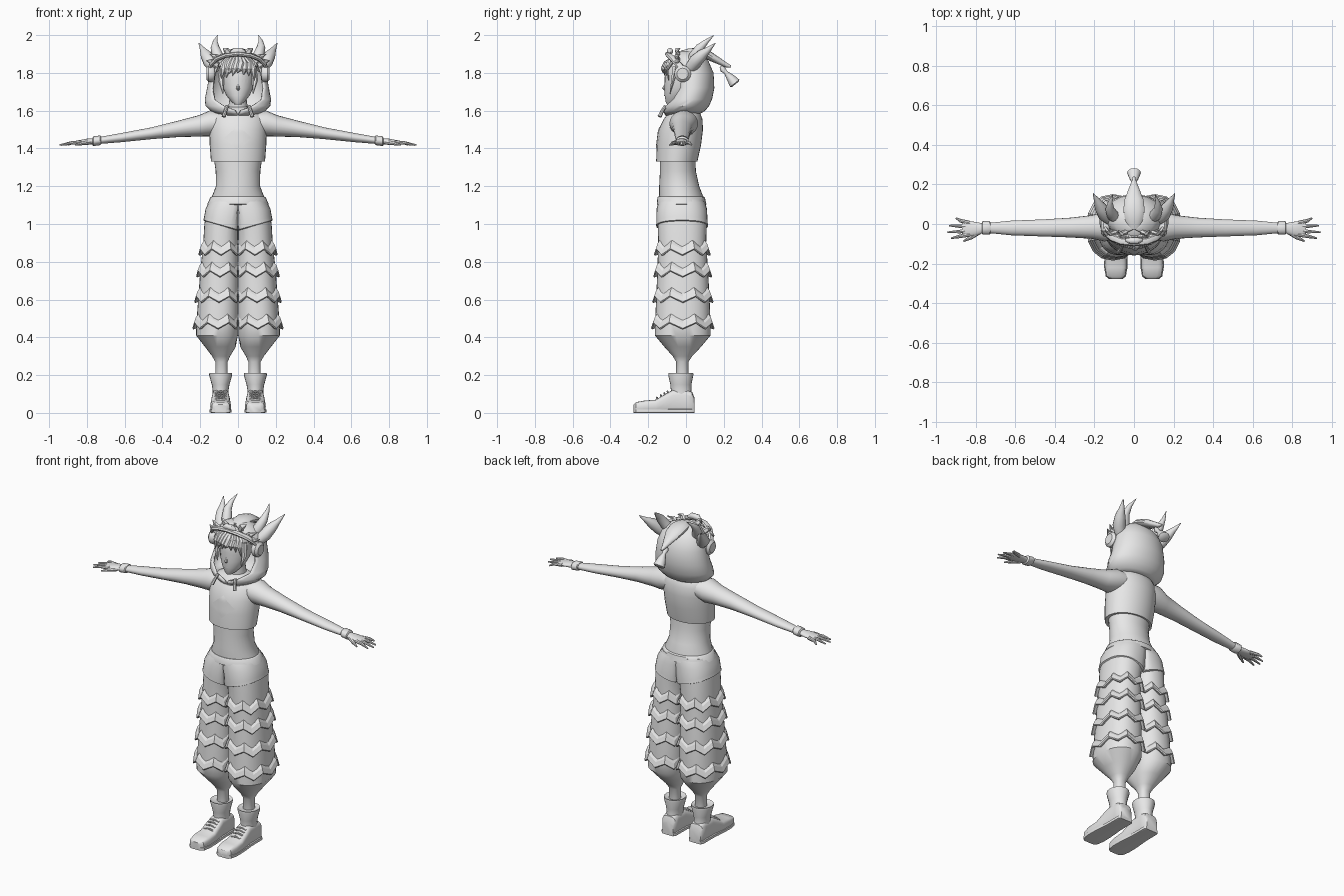
import bpy, bmesh, math
from mathutils import Vector, Matrix

grey = bpy.data.materials.new("plain_grey")
grey.diffuse_color = (0.8, 0.8, 0.8, 1)
X, Y, Z = Vector((1, 0, 0)), Vector((0, 1, 0)), Vector((0, 0, 1))


def finish(name, bm, mirror=False, angle=40, recalc=True):
    if recalc:
        bmesh.ops.recalc_face_normals(bm, faces=bm.faces)
    me = bpy.data.meshes.new(name)
    bm.to_mesh(me)
    bm.free()
    me.materials.append(grey)
    if angle:
        me.shade_smooth()
        me.set_sharp_from_angle(angle=math.radians(angle))
    ob = bpy.data.objects.new(name, me)
    bpy.context.collection.objects.link(ob)
    if mirror:
        ob.modifiers.new("mirror", 'MIRROR').use_mirror_merge = False
    return ob


def skin(rows, closed=True, caps=True):
    """Bridge rows of points into a surface."""
    bm = bmesh.new()
    vs = [[bm.verts.new(p) for p in r] for r in rows]
    n = len(rows[0])
    for a, b in zip(vs, vs[1:]):
        for i in range(n if closed else n - 1):
            j = (i + 1) % n
            bm.faces.new((a[i], a[j], b[j], b[i]))
    if caps:
        bm.faces.new(vs[0])
        bm.faces.new(vs[-1])
    return bm


def ring(c, u, v, a, b, n, p=1.0):
    """Ellipse, or a boxier superellipse when p < 1."""
    out = []
    for i in range(n):
        t = 2 * math.pi * i / n
        s, k = math.sin(t), math.cos(t)
        out.append(Vector(c) + u * (a * math.copysign(abs(k) ** p, k))
                   + v * (b * math.copysign(abs(s) ** p, s)))
    return out


def stack(name, rings, n=32, **kw):
    """Horizontal sections: z, half width, front y, back y."""
    rows = [ring((0, (f + b) / 2, z), X, Y, w, (b - f) / 2, n) for z, w, f, b in rings]
    return finish(name, skin(rows), **kw)


def tube(name, pts, n=10, ref=Y, **kw):
    """Sections across a path: x, y, z, radius, second radius."""
    P = [Vector(p[:3]) for p in pts]
    rows = []
    for i, p in enumerate(pts):
        t = (P[min(i + 1, len(P) - 1)] - P[max(i - 1, 0)]).normalized()
        u = t.cross(ref).normalized()
        rows.append(ring(P[i], u, t.cross(u), p[3], p[-1], n))
    return finish(name, skin(rows), **kw)


# torso
shirt = stack("shirt", [(1.33, .143, -.158, .06), (1.42, .15, -.155, .08), (1.5, .152, -.145, .09),
                        (1.555, .15, -.118, .087), (1.595, .12, -.09, .072), (1.62, .06, -.06, .05)])
stack("waist", [(1.36, .13, -.138, .05), (1.28, .118, -.138, .052), (1.2, .117, -.142, .07),
                (1.14, .14, -.143, .093), (1.08, .15, -.14, .095), (1.0, .1, -.1, .08)])
stack("waistband", [(1.145, .139, -.147, .093), (1.14, .147, -.151, .1), (1.105, .163, -.155, .108),
                    (1.1, .155, -.147, .1)])
stack("neck", [(1.58, .055, -.06, .05), (1.67, .045, -.06, .04)], 16)

# arms, wrists and hands
arm = [(.08, -.01, 1.54, .07, .055), (.15, -.012, 1.532, .076, .068), (.21, -.015, 1.519, .06, .056),
       (.32, -.018, 1.503, .05, .043), (.46, -.02, 1.48, .043, .031), (.62, -.02, 1.457, .037, .024),
       (.72, -.02, 1.444, .027, .019), (.77, -.022, 1.438, .026, .016), (.805, -.025, 1.436, .036, .015),
       (.85, -.025, 1.431, .04, .011), (.87, -.025, 1.429, .03, .007)]
finish("arm", skin([ring(p[:3], Y, Z, p[3], p[4], 20) for p in arm]), True)
finish("wristband", skin([ring((x, -.02, 1.443 - (x - .73) * .13), Y, Z, r, r * .75, 16)
                          for x, r in ((.725, .029), (.73, .034), (.765, .034), (.77, .027))]), True)
for y0, x1, y1 in ((-.053, .925, -.072), (-.034, .944, -.042), (-.014, .935, -.008), (.005, .9, .03)):
    tube("finger", [(.83, y0, 1.432, .011), (.88, (y0 + y1) / 2, 1.43, .009), (x1, y1, 1.418, .004)],
         8, Z, mirror=True)
tube("thumb", [(.785, -.04, 1.434, .014), (.825, -.068, 1.428, .011), (.862, -.087, 1.418, .004)], 8, Z, mirror=True)

# trouser legs: z, inner x, outer x, front y, back y
LEG = [(1.13, -.1, .145, -.14, .095), (1.08, -.06, .166, -.15, .105), (1.0, -.02, .178, -.15, .11),
       (.9, -.01, .184, -.147, .107), (.75, -.01, .2, -.152, .117), (.6, -.01, .211, -.158, .125),
       (.48, -.01, .22, -.164, .13), (.41, -.008, .222, -.165, .13), (.35, .012, .175, -.115, .08),
       (.3, .042, .137, -.07, .033), (.27, .055, .12, -.052, .013), (.18, .055, .12, -.052, .013)]


def leg_ring(z, grow=0, n=32):
    for a, b in zip(LEG, LEG[1:]):
        if b[0] <= z <= a[0]:
            k = (a[0] - z) / (a[0] - b[0])
            _, x0, x1, f, r = [p + (q - p) * k for p, q in zip(a, b)]
            pts = ring(((x0 + x1) / 2, (f + r) / 2, z), X, Y, (x1 - x0) / 2 + grow, (r - f) / 2 + grow, n, .88)
            return [Vector((max(p.x, .001), p.y, p.z)) for p in pts]


finish("trouser_leg", skin([leg_ring(r[0]) for r in LEG]), True)

# hip yoke with a hem dipping towards the middle
rows = [leg_ring(z, g) for z, g in ((1.12, .003), (1.08, .006), (1.04, .007), (1.02, .008), (1.015, -.004))]
for row in rows[2:]:
    for p in row:
        p.z -= .05 * (1 - min(p.x / .18, 1))
finish("hip_yoke", skin(rows, caps=False), True)

# zigzag frills round each leg
for z in (.87, .755, .62, .48):
    rows = []
    for dz, g in ((.028, 0), (.012, .012), (-.016, .021), (-.022, .016), (-.016, -.004)):
        row = leg_ring(z + dz, g, 16)
        for i, p in enumerate(row):
            p.z += .016 if i % 2 else -.016
        rows.append(row)
    finish("zigzag_frill", skin(rows, caps=False), True, 0)

# boots
cuff = [(.205, .05, -.078, .026), (.212, .06, -.093, .038), (.2, .061, -.094, .039), (.15, .047, -.083, .029),
        (.12, .042, -.08, .028), (.07, .044, -.08, .035)]
finish("boot_cuff", skin([ring((.092, (f + b) / 2, z), X, Y, w, (b - f) / 2, 20) for z, w, f, b in cuff]), True)
SHOE = [(-.277, .032, .045), (-.265, .047, .057), (-.22, .055, .065), (-.16, .054, .07), (-.11, .05, .1),
        (-.07, .046, .122), (0, .045, .125), (.033, .045, .11), (.045, .036, .08)]
finish("shoe", skin([ring((.092, y, h / 2), X, Z, w, h / 2, 20, .55) for y, w, h in SHOE]), True)
finish("sole", skin([ring((.092, y, .01), X, Z, w + .004, .01, 16, .3) for y, w, h in SHOE]), True)
for y, z in ((-.15, .077), (-.13, .09), (-.112, .101), (-.094, .11)):
    tube("lace", [(.062, y, z - .004, .005), (.092, y - .004, z + .004, .005), (.122, y, z - .004, .005)],
         6, mirror=True)

# head and nose
head = stack("head", [(1.632, .015, -.1, -.07), (1.645, .032, -.107, -.03), (1.68, .062, -.113, .03),
                      (1.72, .08, -.114, .06), (1.77, .088, -.113, .08), (1.83, .088, -.11, .08),
                      (1.87, .07, -.085, .06), (1.895, .03, -.04, .03)], 28)
tube("nose", [(0, -.106, 1.745, .004), (0, -.117, 1.718, .01), (0, -.106, 1.708, .006)], 8, X)


# plates that follow the surface under them
def plate(name, target, size, place, turn=0, mirror=False):
    bm = bmesh.new()
    bmesh.ops.create_grid(bm, x_segments=8, y_segments=8, size=1)
    m = (Matrix.Translation(place) @ Matrix.Rotation(math.pi / 2, 4, 'X')
         @ Matrix.Diagonal((size[0], size[1], 1, 1)) @ Matrix.Rotation(turn, 4, 'Z'))
    bmesh.ops.transform(bm, matrix=m, verts=bm.verts)
    ob = finish(name, bm, mirror, recalc=False)
    sw = ob.modifiers.new("wrap", 'SHRINKWRAP')
    sw.target, sw.wrap_method, sw.use_project_y, sw.offset = target, 'PROJECT', True, .003


plate("chest_diamond", shirt, (.053, .046), (0, -.25, 1.455), math.pi / 4)
plate("eye", head, (.017, .009), (.04, -.2, 1.757), 0, True)
plate("eyebrow", head, (.02, .003), (.042, -.2, 1.782), 0, True)
plate("mouth", head, (.014, .002), (0, -.2, 1.68))

# hair
for x0, x1, z1 in ((-.07, -.088, 1.77), (-.05, -.062, 1.775), (-.03, -.05, 1.795), (-.008, -.03, 1.785),
                   (.015, -.004, 1.8), (.035, .03, 1.79), (.055, .058, 1.785), (.07, .088, 1.76)):
    edge = .03 * abs(x1) / .09
    tube("fringe_lock", [(x0 * .6, -.06, 1.885, .012), (x0, -.112 + edge, 1.85, .02, .012),
                         ((x0 + x1) / 2, -.128 + edge, 1.82, .017, .008), (x1, -.122 + edge, z1, .002)], 6, angle=30)
tube("side_lock", [(.08, -.055, 1.83, .018), (.09, -.07, 1.76, .016, .01), (.08, -.085, 1.69, .002)], 6, mirror=True)

# hood with open face: z, half width, front y, back y, half angle of the opening
HOOD = [(1.575, .1, -.11, .06, .02), (1.598, .145, -.122, .1, .1), (1.625, .172, -.12, .122, .45),
        (1.66, .176, -.105, .138, .8), (1.72, .164, -.085, .15, 1.0), (1.8, .15, -.075, .146, 1.02),
        (1.86, .13, -.075, .12, .9), (1.895, .098, -.065, .09, .6), (1.915, .055, -.03, .06, .1),
        (1.92, .01, .01, .03, .02)]
rows = []
for z, w, f, b, gap in HOOD:
    ts = [gap + (2 * math.pi - 2 * gap) * i / 28 for i in range(29)]
    rows.append([Vector((w * math.sin(t), (f + b) / 2 - (b - f) / 2 * math.cos(t), z)) for t in ts])
hood = finish("hood", skin(rows, False, False), angle=35)
shell = hood.modifiers.new("thickness", 'SOLIDIFY')
shell.thickness, shell.offset = .012, -1

# hood horns, ears and small tufts
tube("outer_horn", [(.115, .02, 1.82, .03), (.15, .05, 1.86, .036), (.17, .085, 1.895, .03),
                    (.185, .115, 1.92, .017), (.207, .155, 1.957, .002)], 12, mirror=True)
tube("tall_horn", [(.075, .02, 1.84, .026), (.108, .045, 1.89, .03), (.122, .075, 1.935, .023),
                   (.12, .11, 1.968, .012), (.108, .148, 2.0, .001)], 12, mirror=True)
for a, b, c, d in ((.09, 1.86, .15, 1.9), (.11, 1.84, .17, 1.865), (.045, 1.895, .08, 1.93)):
    tube("hood_tuft", [(a, -.04, b, .02, .014), ((a + c) / 2, -.05, (b + d) / 2 + .008, .016, .01),
                       (c, -.03, d, .001)], 6, mirror=True, angle=30)

# headphones
finish("ear_pad", skin([ring((x, -.018, 1.795), Y, Z, r, r, 24) for x, r in
                        ((.125, .036), (.135, .044), (.155, .044), (.163, .036), (.168, .03))]), True)
arc = [(.15, -.02, 1.82), (.138, -.045, 1.85), (.11, -.07, 1.875), (.065, -.088, 1.892), (0, -.095, 1.9)]
arc += [(-x, y, z) for x, y, z in arc[-2::-1]]
tube("headband", [(*p, .012, .018) for p in arc], 8)
tube("brow_ornament", [(.04, -.08, 1.905, .008), (.02, -.085, 1.915, .017), (-.02, -.085, 1.915, .017),
                       (-.04, -.08, 1.905, .008)], 10)

# hood tail and tassel
tube("hood_tail", [(0, -.025, 1.905, .012, .025), (0, .015, 1.912, .018, .045), (0, .07, 1.908, .024, .055),
                   (0, .12, 1.892, .024, .05), (0, .17, 1.865, .018, .03), (0, .215, 1.84, .012, .012),
                   (0, .238, 1.833, .006, .006)], 14, X)
tube("tassel", [(0, .185, 1.835, .008), (0, .195, 1.818, .016), (0, .21, 1.803, .01), (0, .235, 1.775, .022, .025),
                (0, .258, 1.745, .031, .035), (0, .262, 1.74, .022, .025)], 12, X)

# drawstrings
tube("drawstring", [(.058, -.108, 1.625, .009), (.066, -.125, 1.6, .009), (.076, -.14, 1.568, .011)], 8, mirror=True)
